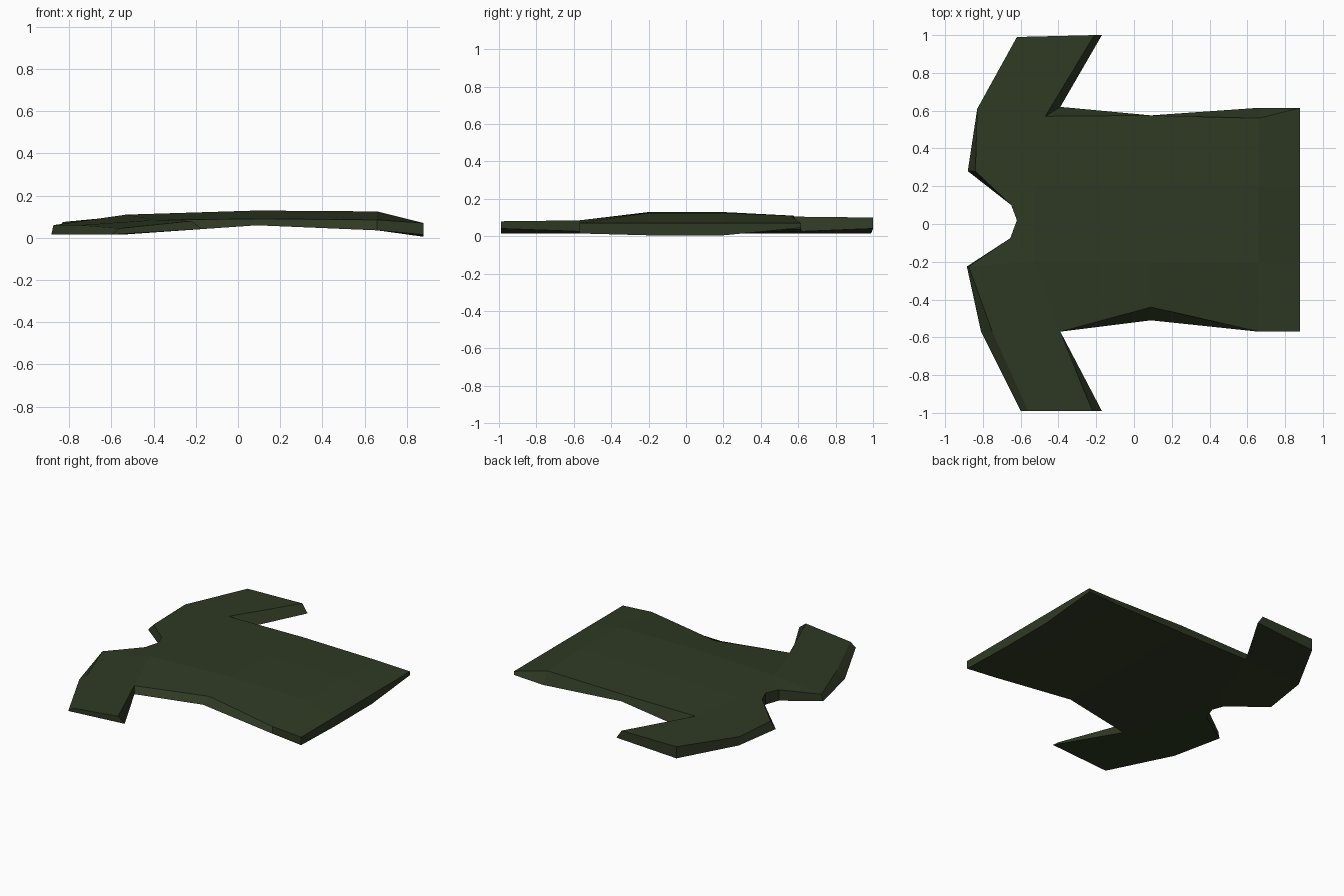
import bpy
import bmesh

default_cube = bpy.data.objects.get("Cube")
if default_cube:
    bpy.data.objects.remove(default_cube, do_unlink=True)


def make_material(name, colour):
    material = bpy.data.materials.new(name)
    material.use_nodes = True
    material.diffuse_color = colour
    shader = next(n for n in material.node_tree.nodes if n.type == "BSDF_PRINCIPLED")
    shader.inputs["Base Color"].default_value = colour
    return material


def interpolate(profile, x):
    """Height of a polyline profile at x."""
    for (x0, z0), (x1, z1) in zip(profile, profile[1:]):
        if x <= x1:
            return z0 + (z1 - z0) * max(0, x - x0) / (x1 - x0)
    return profile[-1][1]


# Underside and centre ridge of the garment, seen from the front
underside = [(-.55, .015), (.1, .06), (.67, .035), (.88, .005)]
ridge = [(-.9, .06), (-.53, .11), (0, .13), (.67, .125), (.88, .07)]

shirt = bmesh.new()
upper, lower = {}, {}


def add_point(name, x, y, z=None, inset_x=0, inset_y=0, base=None):
    """One vertex on the underside and its partner on the upper surface."""
    top = interpolate(ridge, x) if z is None else z
    bottom = interpolate(underside, x) if base is None else base
    lower[name] = shirt.verts.new((x, y, bottom))
    upper[name] = shirt.verts.new((x + inset_x, y + inset_y, top))


# Front side of the body, shoulder and sleeve
add_point("front hem", .88, -.57, .07, base=.015)
add_point("front skirt", .66, -.57, .085)
add_point("front waist", .09, -.51, .09, inset_y=.07)
add_point("front armpit", -.39, -.57, .085)
add_point("front cuff inner", -.17, -.99, .08, inset_x=-.05)
add_point("front cuff outer", -.6, -.99, .045, inset_x=.04)
add_point("front shoulder", -.81, -.57, .06, inset_x=.06)
add_point("front collar", -.885, -.225, .06, inset_x=.01)
add_point("front neck", -.655, -.075, .09)

# Back side of the body, shoulder and sleeve
add_point("back hem", .88, .615, .07, base=.045)
add_point("back skirt", .66, .615, .11, inset_y=-.055)
add_point("back waist", .09, .575, .11)
add_point("back armpit", -.39, .62, .105, inset_x=-.08, inset_y=-.05)
add_point("back cuff inner", -.17, 1, .1, inset_x=-.04)
add_point("back cuff outer", -.62, .99, .095)
add_point("back shoulder", -.83, .61, .075)
add_point("back collar", -.88, .28, .06, inset_x=.04)
add_point("back neck", -.65, .1, .09)
add_point("neck middle", -.62, .02, .095)

# Inner rows running along the body
stations = {"hem": .88, "skirt": .66, "waist": .09, "armpit": -.53}
for station, x in stations.items():
    add_point("front inner " + station, x, -.2)
    add_point("middle " + station, x, .01)
    add_point("back inner " + station, x, .2)

# Panels of the body, yoke and sleeves
panels = []
names = list(stations)
for near, far in zip(names, names[1:]):
    rows = ["front ", "front inner ", "middle ", "back inner ", "back "]
    for a, b in zip(rows, rows[1:]):
        panels.append([a + near, b + near, b + far, a + far])
for side in ("front", "back"):
    yoke = [
        [side + " armpit", side + " inner armpit", side + " collar", side + " shoulder"],
        [side + " inner armpit", side + " neck", side + " collar"],
        [side + " inner armpit", "middle armpit", "neck middle", side + " neck"],
        [side + " armpit", side + " shoulder", side + " cuff outer", side + " cuff inner"],
    ]
    panels.extend(yoke)
for panel in panels:
    shirt.faces.new([upper[name] for name in panel])
    shirt.faces.new([lower[name] for name in reversed(panel)])

# Side walls close every open edge
partner = {upper[name]: lower[name] for name in upper}
for edge in [e for e in shirt.edges if e.is_boundary and e.verts[0] in partner]:
    a, b = edge.verts
    shirt.faces.new([a, b, partner[b], partner[a]])
bmesh.ops.recalc_face_normals(shirt, faces=shirt.faces)

mesh = bpy.data.meshes.new("folded_shirt")
shirt.to_mesh(mesh)
shirt.free()
mesh.materials.append(make_material("dark olive cloth", (.028, .042, .017, 1)))
folded_shirt = bpy.data.objects.new("folded_shirt", mesh)
bpy.context.collection.objects.link(folded_shirt)
